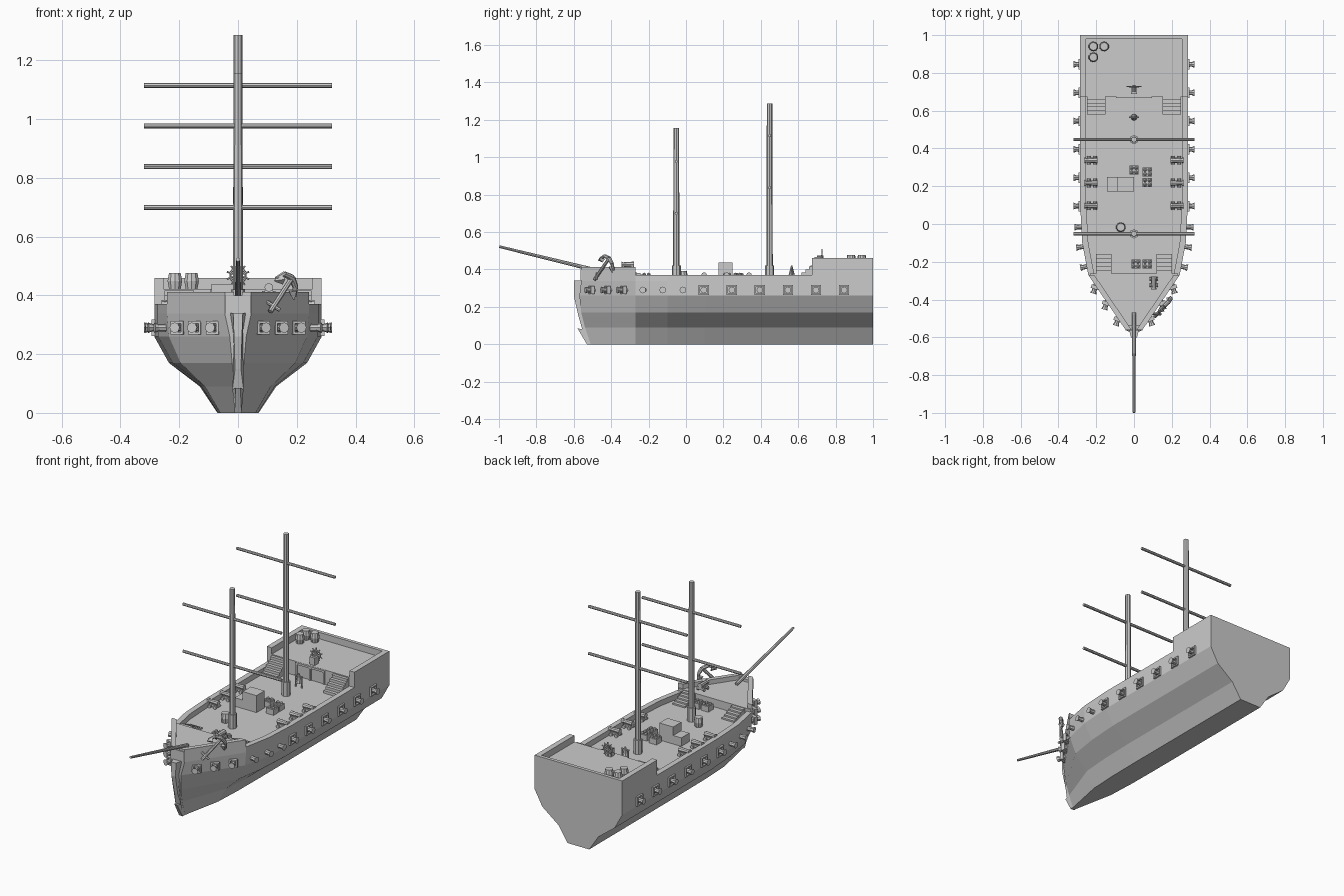
import bpy, bmesh, math
from mathutils import Matrix, Vector

if "Cube" in bpy.data.objects:
    bpy.data.objects.remove(bpy.data.objects["Cube"])

def finish(name, bm, M=None):
    if M is not None:
        bm.transform(M)
    bmesh.ops.recalc_face_normals(bm, faces=bm.faces)
    me = bpy.data.meshes.new(name)
    bm.to_mesh(me)
    bm.free()
    ob = bpy.data.objects.new(name, me)
    bpy.context.collection.objects.link(ob)
    return ob

def box(bm, c, s):
    bmesh.ops.create_cube(bm, size=1, matrix=Matrix.Translation(c) @ Matrix.Diagonal((*s, 1)))

def cyl(bm, a, b, r0, r1=None, n=8):
    a, b = Vector(a), Vector(b)
    d = b - a
    M = Matrix.Translation((a + b) / 2) @ d.to_track_quat('Z', 'Y').to_matrix().to_4x4()
    bmesh.ops.create_cone(bm, cap_ends=True, segments=n, radius1=r0,
                          radius2=r0 if r1 is None else r1, depth=d.length, matrix=M)

def prism(bm, pts, z0, z1):
    lo = [bm.verts.new((x, y, z0)) for x, y in pts]
    hi = [bm.verts.new((x, y, z1)) for x, y in pts]
    bm.faces.new(lo)
    bm.faces.new(hi)
    for i in range(len(pts)):
        j = (i + 1) % len(pts)
        bm.faces.new((lo[i], lo[j], hi[j], hi[i]))

DECK, FORE, QUARTER = 0.338, 0.385, 0.422

# Hull: lofted half sections, (half width, y) at each level
levels = [0, 0.09, 0.17, 0.26, DECK]
full = [0.07, 0.13, 0.235, 0.285, 0.285]
sections = [[(w, 1.0) for w in full], [(w, 0.1) for w in full],
            [(w, -0.1) for w in (0.068, 0.125, 0.222, 0.272, 0.274)],
            [(w, -0.27) for w in (0.06, 0.112, 0.195, 0.235, 0.242)],
            [(0.012, -0.51), (0.014, -0.54), (0.02, -0.56), (0.028, -0.57), (0.045, -0.56)]]
bm = bmesh.new()
rings = []
for sec in sections:
    half = [(w, y, z) for (w, y), z in zip(sec, levels)]
    rings.append([bm.verts.new(p) for p in half] + [bm.verts.new((-x, y, z)) for x, y, z in reversed(half)])
for a, b in zip(rings, rings[1:]):
    for i in range(len(a)):
        j = (i + 1) % len(a)
        bm.faces.new((a[i], a[j], b[j], b[i]))
bm.faces.new(rings[0])
bm.faces.new(rings[-1])
finish("hull", bm)

# Stem post
bm = bmesh.new()
stem = [(-0.5, 0.34), (-0.6, 0.34), (-0.6, 0.26), (-0.575, 0.15), (-0.555, 0.08), (-0.58, 0.085),
        (-0.53, 0), (-0.45, 0)]
prism(bm, stem, -0.5, 0.5)
for v in bm.verts:
    y, z, side = v.co
    tip = 0.4 if y < -0.56 else 1
    v.co = (side * 2 * (0.012 + 0.085 * z) * tip, y, z)
finish("stem_post", bm)
bm = bmesh.new()
box(bm, (0, -0.55, 0.37), (0.09, 0.03, 0.06))
finish("bow_plate", bm)

# Raised decks
bm = bmesh.new()
prism(bm, [(0.235, -0.262), (0.035, -0.55), (-0.035, -0.55), (-0.235, -0.262)], 0.32, FORE)
finish("forecastle_deck", bm)
bm = bmesh.new()
prism(bm, [(0.28, 0.675), (0.28, 0.99), (-0.28, 0.99), (-0.28, 0.675)], 0.32, QUARTER)
finish("quarter_deck", bm)

# Bulwarks
def bulwark(name, pts, top, t=0.032):
    bm = bmesh.new()
    for s in (1, -1):
        prism(bm, [(s * x, y) for x, y in pts] + [(s * (x - t), y) for x, y in reversed(pts)], DECK, top)
    return finish(name, bm)

bulwark("main_bulwark", [(0.285, 0.675), (0.285, 0.1), (0.274, -0.1), (0.242, -0.27)], 0.37)
bulwark("quarter_bulwark", [(0.285, 1.0), (0.285, 0.675)], 0.46)
bulwark("fore_bulwark", [(0.242, -0.27), (0.045, -0.56)], 0.412)
bm = bmesh.new()
box(bm, (0, 0.99, (DECK + 0.46) / 2), (0.57, 0.02, 0.46 - DECK))
finish("stern_bulwark", bm)

# Stairs
def stairs(name, x, y0, y1, top, w):
    bm = bmesh.new()
    n = 5
    for s in (1, -1):
        for i in range(n):
            ya = y0 + (y1 - y0) * i / n
            h = (top - DECK) * (i + 1) / (n + 0.4)
            box(bm, (s * x, (ya + y1) / 2, DECK + h / 2), (w, abs(y1 - ya), h))
    finish(name, bm)

stairs("quarter_stairs", 0.2, 0.58, 0.677, QUARTER, 0.1)
stairs("fore_stairs", 0.16, -0.16, -0.264, FORE, 0.08)

# Cabin doors
bm = bmesh.new()
box(bm, (0, 0.673, 0.415), (0.19, 0.014, 0.012))
for x in (-0.09, 0, 0.09):
    box(bm, (x, 0.673, 0.378), (0.01, 0.01, 0.08))
finish("cabin_door_frame", bm)

# Masts, yards and bowsprit
for name, y, top, yards in (("fore", -0.052, 1.155, (0.7, 0.977)), ("main", 0.447, 1.287, (0.838, 1.115))):
    bm = bmesh.new()
    cyl(bm, (0, y, DECK), (0, y, 0.42), 0.024)
    cyl(bm, (0, y, 0.4), (0, y, top), 0.017, 0.015)
    finish(name + "_mast", bm)
    bm = bmesh.new()
    for z in yards:
        cyl(bm, (-0.32, y, z), (0.32, y, z), 0.0085)
    finish(name + "_yards", bm)
bm = bmesh.new()
cyl(bm, (0, -0.47, 0.393), (0, -0.998, 0.522), 0.011, 0.007)
finish("bowsprit", bm)

# Hull guns: local +x points outward from the port
def hull_gun(name, x, y, ang, size, length=0.035):
    bm = bmesh.new()
    h = size / 2
    if size > 0.035:
        for s in (1, -1):
            box(bm, (0, s * (h - 0.004), 0), (0.02, 0.008, size))
            box(bm, (0, 0, s * (h - 0.004)), (0.02, size, 0.008))
    cyl(bm, (-0.03, 0, 0), (length - 0.01, 0, 0), 0.014, 0.012)
    cyl(bm, (length - 0.014, 0, 0), (length, 0, 0), 0.013, 0.018)
    finish(name, bm, Matrix.Translation((x, y, 0.29)) @ Matrix.Rotation(ang, 4, 'Z'))

ports = [(0.285, 0.095 + 0.15 * i, 0, 0.055) for i in range(6)]
ports += [(0.28, -0.015, -3, 0.03), (0.271, -0.12, -8, 0.03), (0.25, -0.225, -11, 0.03)]
ports += [(0.205, -0.335, -72, 0.045), (0.146, -0.42, -72, 0.045), (0.085, -0.505, -72, 0.045)]
for x, y, deg, size in ports:
    a = math.radians(deg)
    hull_gun("right_hull_gun", x, y, a, size)
    hull_gun("left_hull_gun", -x, y, math.pi - a, size)

# Deck guns on wheeled carriages
def deck_gun(name, loc, ang):
    bm = bmesh.new()
    box(bm, (-0.004, 0, 0.015), (0.05, 0.028, 0.014))
    for x in (-0.02, 0.014):
        for s in (1, -1):
            cyl(bm, (x, s * 0.014, 0.01), (x, s * 0.023, 0.01), 0.01)
    cyl(bm, (-0.032, 0, 0.032), (0.03, 0, 0.032), 0.015, 0.011)
    cyl(bm, (0.027, 0, 0.032), (0.036, 0, 0.032), 0.012, 0.015)
    finish(name, bm, Matrix.Translation(loc) @ Matrix.Rotation(ang, 4, 'Z'))

for y in (0.097, 0.217, 0.337):
    deck_gun("right_deck_gun", (0.225, y, DECK), 0)
    deck_gun("left_deck_gun", (-0.225, y, DECK), math.pi)
deck_gun("bow_chaser", (0.105, -0.31, FORE + 0.01), -math.pi / 2)

# Cargo: large chest, open crates of shot, barrels
bm = bmesh.new()
box(bm, (-0.045, 0.21, DECK + 0.05), (0.09, 0.075, 0.1))
box(bm, (-0.115, 0.21, DECK + 0.025), (0.055, 0.075, 0.05))
finish("cargo_boxes", bm)
for x, y in ((0, 0.285), (0.07, 0.275), (0.07, 0.22), (0.01, -0.212), (0.07, -0.212)):
    bm = bmesh.new()
    box(bm, (x, y, DECK + 0.016), (0.048, 0.048, 0.032))
    for dx in (-0.012, 0.012):
        for dy in (-0.012, 0.012):
            bmesh.ops.create_icosphere(bm, subdivisions=1, radius=0.011,
                                       matrix=Matrix.Translation((x + dx, y + dy, DECK + 0.034)))
    finish("shot_crate", bm)
for x, y, z in ((-0.07, -0.017, DECK), (-0.215, 0.94, QUARTER), (-0.158, 0.94, QUARTER), (-0.215, 0.883, QUARTER)):
    bm = bmesh.new()
    cyl(bm, (x, y, z), (x, y, z + 0.027), 0.021, 0.026, 10)
    cyl(bm, (x, y, z + 0.027), (x, y, z + 0.054), 0.026, 0.021, 10)
    bmesh.ops.remove_doubles(bm, verts=bm.verts, dist=1e-4)
    finish("barrel", bm)

# Bell stand
bm = bmesh.new()
for s in (1, -1):
    cyl(bm, (s * 0.02, 0.565, DECK), (s * 0.02, 0.565, 0.405), 0.004, n=6)
cyl(bm, (-0.026, 0.565, 0.405), (0.026, 0.565, 0.405), 0.004, n=6)
cyl(bm, (0, 0.565, 0.365), (0, 0.565, 0.42), 0.018, 0.004)
finish("bell_stand", bm)

# Steering wheel
bm = bmesh.new()
box(bm, (0, 0.705, QUARTER + 0.022), (0.034, 0.034, 0.044))
cyl(bm, (0, 0.7, 0.468), (0, 0.735, 0.468), 0.007)
for i in range(5):
    a = math.pi * i / 5
    d = Vector((math.sin(a), 0, math.cos(a))) * 0.04
    c = Vector((0, 0.727, 0.468))
    cyl(bm, c - d, c + d, 0.003, n=6)
rim = [Vector((math.sin(k * math.pi / 5), 0, math.cos(k * math.pi / 5))) * 0.027 + c for k in range(10)]
for k in range(10):
    cyl(bm, rim[k - 1], rim[k], 0.004, n=6)
finish("steering_wheel", bm)

# Anchor resting on the bow rail
bm = bmesh.new()
cyl(bm, (0.11, -0.49, 0.345), (0.183, -0.412, 0.458), 0.009)
arms = [(0.13, -0.46, 0.458), (0.158, -0.435, 0.472), (0.183, -0.412, 0.46), (0.195, -0.395, 0.43), (0.193, -0.387, 0.395)]
for a, b, r0, r1 in zip(arms, arms[1:], (0.006, 0.01, 0.012, 0.01), (0.01, 0.012, 0.01, 0.006)):
    cyl(bm, a, b, r0, r1)
cyl(bm, (0.125, -0.468, 0.45), (0.15, -0.448, 0.455), 0.003, 0.018, 4)
cyl(bm, (0.19, -0.395, 0.385), (0.186, -0.4, 0.415), 0.003, 0.018, 4)
cyl(bm, (0.095, -0.475, 0.38), (0.143, -0.477, 0.35), 0.007)
finish("anchor", bm)
